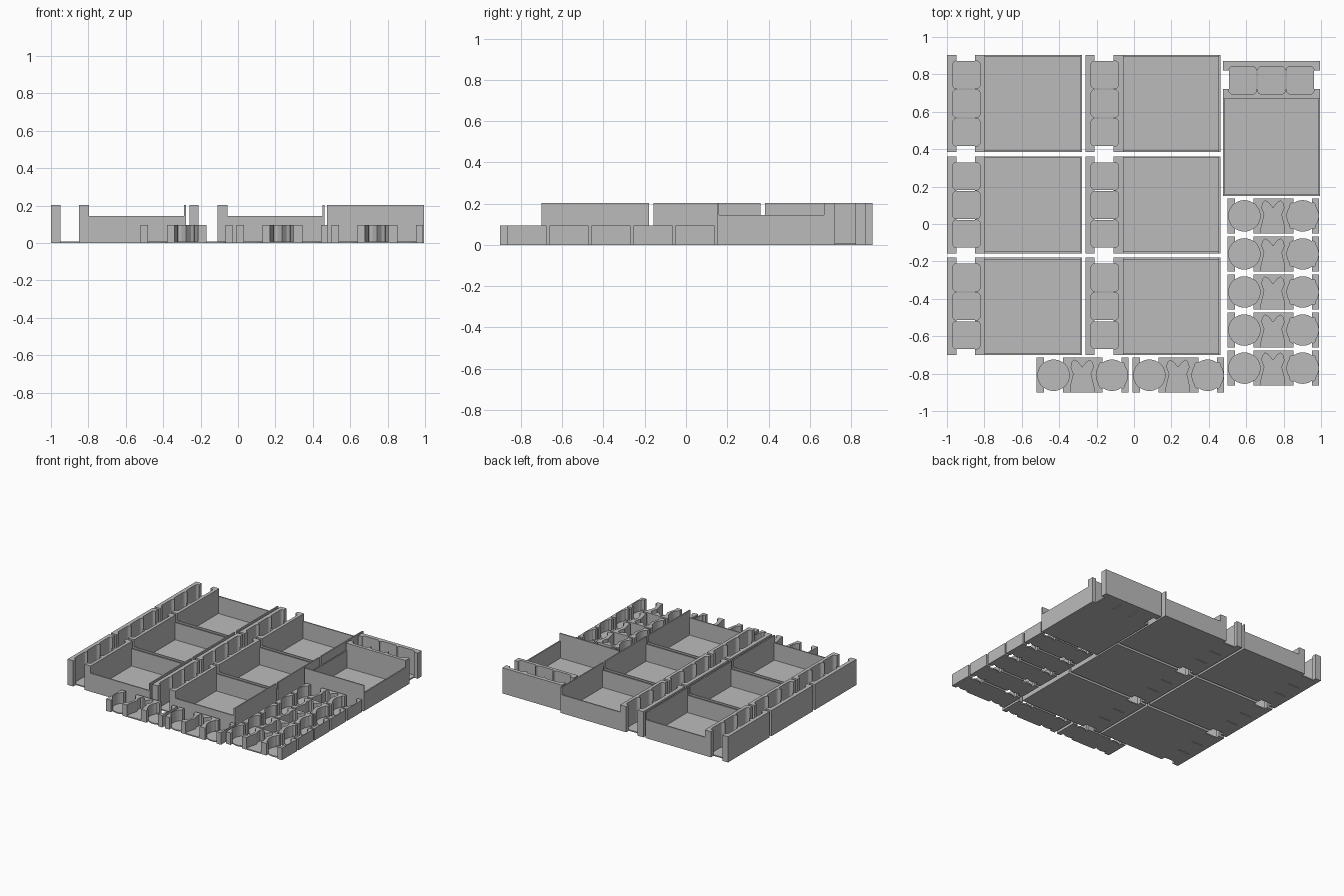
import bpy, bmesh, math
from mathutils import Matrix

if "Cube" in bpy.data.objects:
    bpy.data.objects.remove(bpy.data.objects["Cube"])

GREY = bpy.data.materials.new("plain_grey")
GREY.diffuse_color = (0.5, 0.5, 0.5, 1)
GREY.use_nodes = True
GREY.node_tree.nodes["Principled BSDF"].inputs["Base Color"].default_value = GREY.diffuse_color


def prism(name, pts, z0, z1):
    """Vertical prism from a counter-clockwise outline."""
    bm = bmesh.new()
    face = bm.faces.new([bm.verts.new((x, y, z0)) for x, y in pts])
    top = bmesh.ops.extrude_face_region(bm, geom=[face])["geom"]
    bmesh.ops.translate(bm, vec=(0, 0, z1 - z0),
                        verts=[v for v in top if isinstance(v, bmesh.types.BMVert)])
    bmesh.ops.recalc_face_normals(bm, faces=bm.faces)
    mesh = bpy.data.meshes.new(name)
    bm.to_mesh(mesh)
    bm.free()
    mesh.materials.append(GREY)
    ob = bpy.data.objects.new(name, mesh)
    bpy.context.collection.objects.link(ob)
    return ob


def rect(x0, x1, y0, y1):
    return [(x0, y0), (x1, y0), (x1, y1), (x0, y1)]


def circle(cx, cy, r, n=40):
    return [(cx + r * math.cos(2 * math.pi * i / n),
             cy + r * math.sin(2 * math.pi * i / n)) for i in range(n)]


def rounded(cx, cy, h, r, n=5):
    """Rounded square of half size h."""
    pts = []
    for k, (sx, sy) in enumerate(((1, 1), (-1, 1), (-1, -1), (1, -1))):
        for i in range(n + 1):
            a = math.pi / 2 * (k + i / n)
            pts.append((cx + sx * (h - r) + r * math.cos(a),
                        cy + sy * (h - r) + r * math.sin(a)))
    return pts


def carve(body, cutters):
    """Subtract every cutter and return the finished mesh."""
    for c in cutters:
        mod = body.modifiers.new("cut", "BOOLEAN")
        mod.operation, mod.solver, mod.object = "DIFFERENCE", "EXACT", c
    dg = bpy.context.evaluated_depsgraph_get()
    mesh = bpy.data.meshes.new_from_object(body.evaluated_get(dg))
    for ob in [body] + cutters:
        bpy.data.objects.remove(ob)
    return mesh


def take(ob):
    mesh = ob.data
    bpy.data.objects.remove(ob)
    return mesh


def place(name, mesh, x, y, turn=0):
    ob = bpy.data.objects.new(name, mesh)
    bpy.context.collection.objects.link(ob)
    ob.matrix_world = Matrix.Translation((x, y, 0)) @ Matrix.Rotation(turn, 4, "Z")


FLOOR = 0.009

# Card tray: slot block with three pockets beside an open basin
W, D, H = 0.722, 0.52, 0.203
cells = [rounded(0.104, y, 0.074, 0.022) for y in (0.106, 0.26, 0.414)]
tray_mesh = carve(prism("tray", rect(0, W, 0, D), 0, H), [
    prism("basin_cut", rect(0.203, W - 0.01, 0.01, D - 0.01), FLOOR, 0.3),
    prism("low_side_cut", rect(0.203, W - 0.01, -0.1, D + 0.1), 0.145, 0.3),
    prism("finger_cut", rect(0.05, 0.15, -0.1, D + 0.1), -0.1, 0.3),
] + [prism("pocket_cut", c, FLOOR, 0.3) for c in cells])
pocket_meshes = [take(prism("pocket_floor", c, 0, FLOOR)) for c in cells]


def card_tray(x, y, turn=0):
    place("card_tray", tray_mesh, x, y, turn)
    for m in pocket_meshes:
        place("pocket_floor", m, x, y, turn)


for x in (-1.0, -0.26):
    for y in (-0.7, -0.158, 0.384):
        card_tray(x, y)
card_tray(0.475, 0.872, -math.pi / 2)

# Token holder: round well, eared well open at the front, round and square well
w, d, h = 0.49, 0.187, 0.095
c1, c2, cy = 0.09, 0.402, d / 2
ears = [(0.18, -0.05), (0.305, -0.05), (0.305, 0.03), (0.288, 0.1), (0.302, 0.135),
        (0.298, 0.16), (0.285, 0.174), (0.268, 0.165), (0.243, 0.135),
        (0.218, 0.165), (0.2, 0.174), (0.187, 0.16), (0.184, 0.135), (0.197, 0.1), (0.18, 0.03)]
disc1, disc2 = circle(c1, cy, 0.084), circle(c2, cy, 0.084)
square = rounded(c2, cy, 0.068, 0.012)
holder_mesh = carve(prism("holder", rect(0, w, 0, d), 0, h), [
    prism("finger_cut", rect(0.04, 0.14, -0.1, 0.3), -0.1, 0.2),
    prism("finger_cut", rect(0.352, 0.452, -0.1, 0.3), -0.1, 0.2),
    prism("round_cut", disc1, FLOOR, 0.2),
    prism("round_cut", disc2, FLOOR, 0.2),
    prism("square_cut", square, FLOOR + 0.004, 0.2),
    prism("eared_cut", ears, FLOOR, 0.2),
])
disc_meshes = [take(prism("well_floor", c, 0, FLOOR)) for c in (disc1, disc2)]

spots = [(0.5, -0.05 - 0.2035 * i) for i in range(5)] + [(-0.52, -0.902), (-0.008, -0.902)]
for x, y in spots:
    place("token_holder", holder_mesh, x, y)
    for m in disc_meshes:
        place("well_floor", m, x, y)
